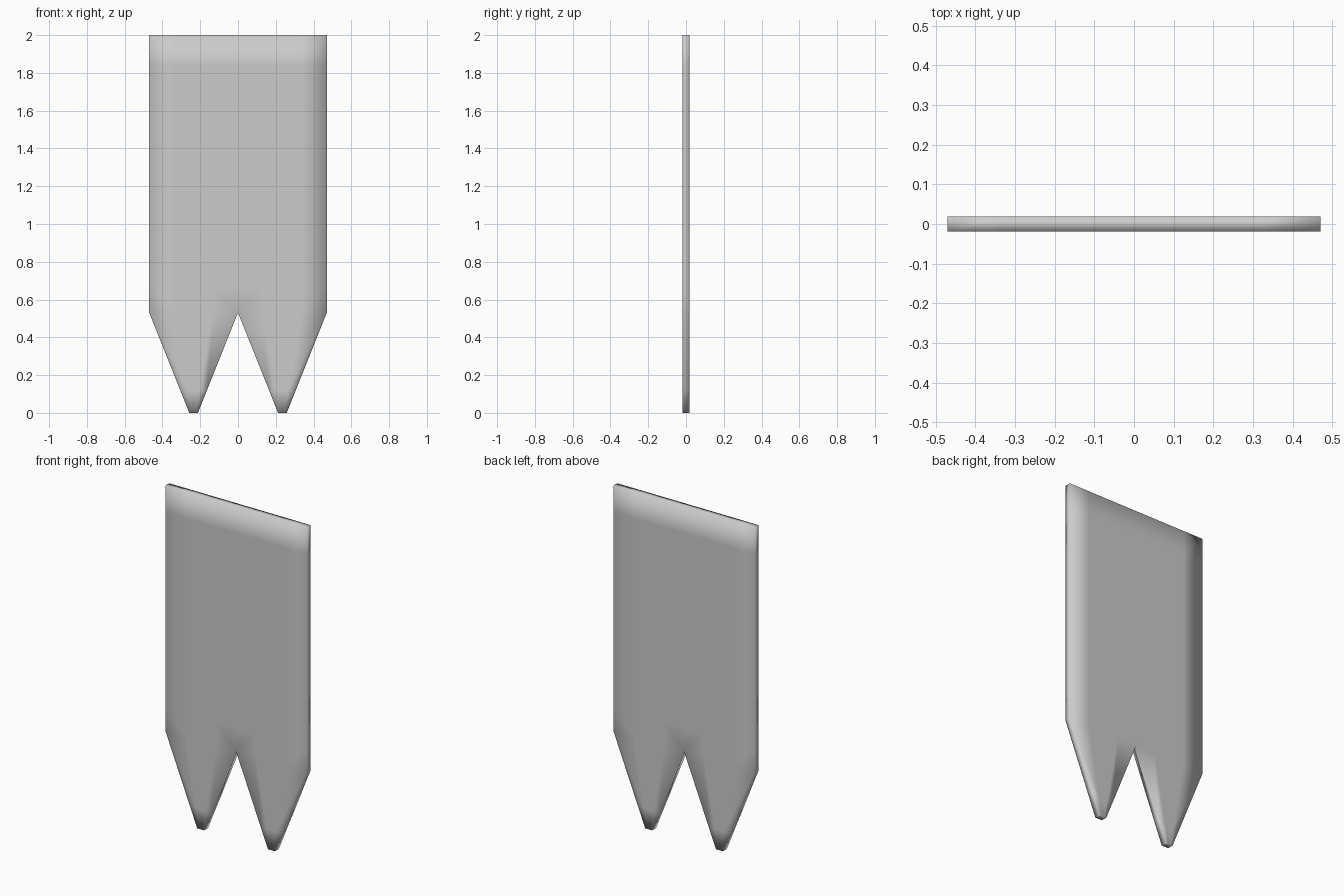
import bpy, bmesh

if "Cube" in bpy.data.objects:
    bpy.data.objects.remove(bpy.data.objects["Cube"])

CENTRE = 0.235      # middle of one tooth
# rows: height, half width of the tooth strip
ROWS = [(0.0, 0.023), (0.12, 0.071), (0.53, 0.235), (0.67, 0.235),
        (1.84, 0.235), (2.0, 0.235)]
COLS = [-1, -0.45, 0.42, 1]

# One half of the panel: a strip that tapers down to a blunt tooth
bm = bmesh.new()
grid = [[bm.verts.new((CENTRE + w * c, 0, z)) for c in COLS] for z, w in ROWS]
for low, high in zip(grid, grid[1:]):
    for i in range(len(COLS) - 1):
        bm.faces.new((low[i], low[i + 1], high[i + 1], high[i]))
mesh = bpy.data.meshes.new("forked_panel")
bm.to_mesh(mesh)
bm.free()
panel = bpy.data.objects.new("forked_panel", mesh)
bpy.context.collection.objects.link(panel)

# Mirror to the second tooth, then give the sheet its thickness
mirror = panel.modifiers.new("mirror", 'MIRROR')
mirror.use_clip = True
solid = panel.modifiers.new("thickness", 'SOLIDIFY')
solid.thickness = 0.037
solid.offset = 0

# Fully smooth, giving the soft pillowed shading along the edges
for p in mesh.polygons:
    p.use_smooth = True
